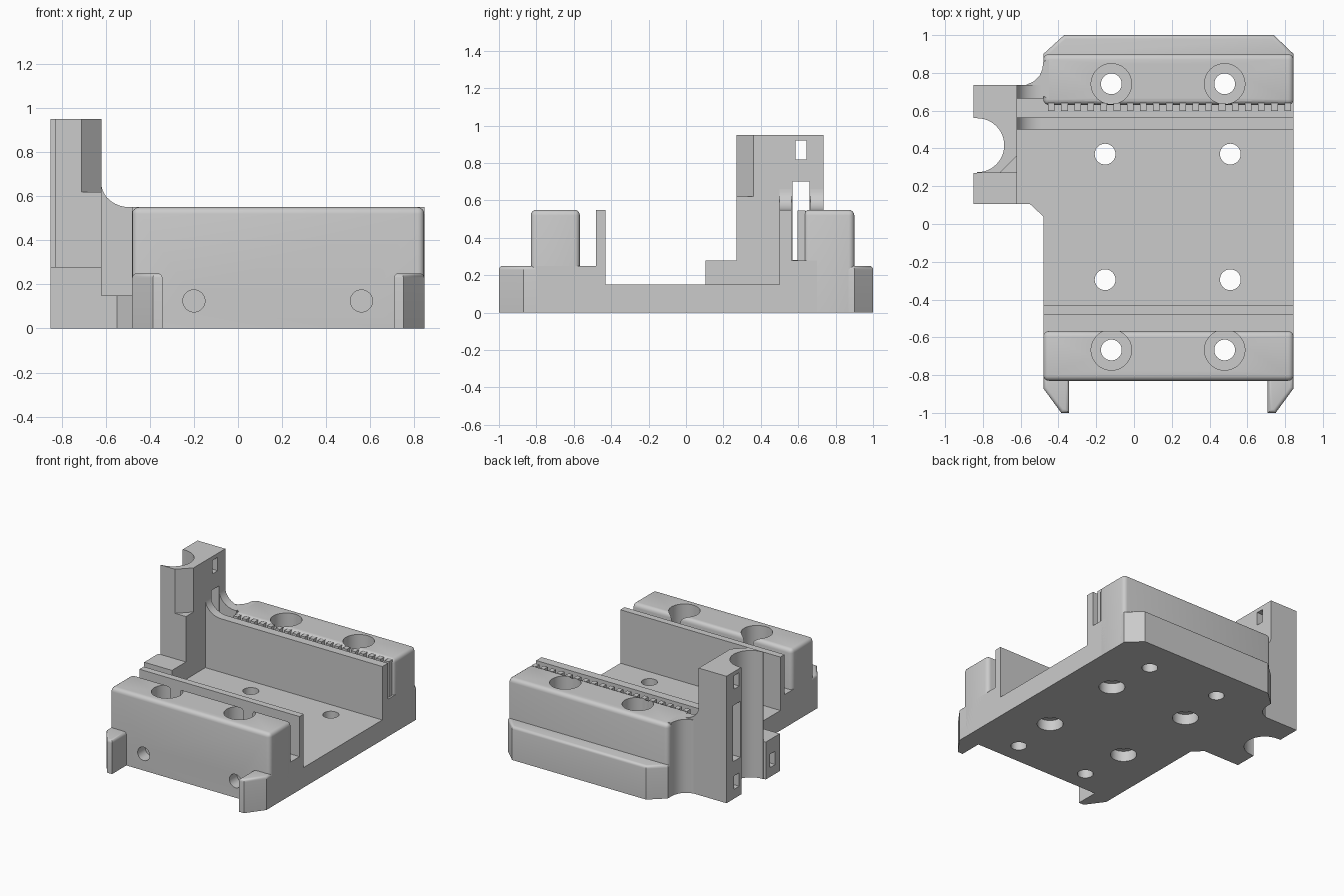
import bpy, bmesh
from math import pi, cos, sin

if "Cube" in bpy.data.objects:
    bpy.data.objects.remove(bpy.data.objects["Cube"], do_unlink=True)

grey = bpy.data.materials.new("plain_grey")
grey.use_nodes = True
grey.diffuse_color = (0.6, 0.6, 0.6, 1)
grey.node_tree.nodes["Principled BSDF"].inputs["Base Color"].default_value = (0.6, 0.6, 0.6, 1)

parts, cutters = [], []
L, R = -0.48, 0.845          # body sides
MID = (L + R) / 2


def prism(name, pts, axis, lo, hi, bevel=0, top_only=False, cutter=False):
    """Extrude a 2D outline along an axis, optionally rounding the upper edges."""
    place = {"x": lambda a, b, t: (t, a, b),
             "y": lambda a, b, t: (a, t, b),
             "z": lambda a, b, t: (a, b, t)}[axis]
    bm = bmesh.new()
    ends = [[bm.verts.new(place(a, b, t)) for a, b in pts] for t in (lo, hi)]
    bm.faces.new(ends[0])
    bm.faces.new(ends[1])
    n = len(pts)
    for i in range(n):
        j = (i + 1) % n
        bm.faces.new((ends[0][i], ends[0][j], ends[1][j], ends[1][i]))
    bmesh.ops.recalc_face_normals(bm, faces=bm.faces)
    if bevel:
        need = 2 if top_only else 1
        edges = [e for e in bm.edges if sum(v.co.z > 0.01 for v in e.verts) >= need]
        bmesh.ops.bevel(bm, geom=edges, offset=bevel, segments=4, profile=0.5,
                        affect="EDGES", clamp_overlap=True)
    mesh = bpy.data.meshes.new(name)
    bm.to_mesh(mesh)
    bm.free()
    mesh.materials.append(grey)
    obj = bpy.data.objects.new(name, mesh)
    bpy.context.scene.collection.objects.link(obj)
    obj.hide_render = cutter
    (cutters if cutter else parts).append(obj)
    return obj


def box(name, x, y, z, **kw):
    return prism(name, [(x[0], y[0]), (x[1], y[0]), (x[1], y[1]), (x[0], y[1])],
                 "z", z[0], z[1], **kw)


def arc(cx, cy, rx, ry, a, b, n=16):
    return [(cx + rx * cos(a + (b - a) * i / n), cy + ry * sin(a + (b - a) * i / n))
            for i in range(n + 1)]


def hole(a, b, r, axis, lo, hi):
    return prism("hole_cutter", arc(a, b, r, r, 0, 2 * pi, 48)[:-1], axis, lo, hi, cutter=True)


def cut(obj, tools):
    for t in tools:
        m = obj.modifiers.new("cut", "BOOLEAN")
        m.operation, m.solver, m.object = "DIFFERENCE", "EXACT", t


# Core: floor, slot steps and the two thin walls
core = prism("core_body", [(-0.8, 0), (-0.8, 0.25), (-0.48, 0.25), (-0.48, 0.55),
                           (-0.43, 0.55), (-0.43, 0.15), (0.5, 0.15), (0.5, 0.55),
                           (0.565, 0.55), (0.565, 0.28), (0.7, 0.28), (0.7, 0)], "x", L, R)

# Rounded clamp blocks
front = box("front_block", (L, R), (-0.83, -0.567), (0, 0.55), bevel=0.03)
back = box("back_block", (L, R), (0.63, 0.9), (0, 0.55), bevel=0.03)

# Back ledge with clipped corners
prism("back_ledge", [(L, 0.86), (L, 0.9), (-0.37, 1), (0.74, 1), (R, 0.9), (R, 0.86)],
      "z", 0, 0.25, bevel=0.02, top_only=True)

# Front ears, mirrored across the body
ear = [(L, -0.8), (L, -0.87), (-0.385, -1), (-0.343, -1), (-0.343, -0.8)]
prism("right_ear", ear, "z", 0, 0.25, bevel=0.02, top_only=True)
prism("left_ear", [(2 * MID - x, y) for x, y in ear], "z", 0, 0.25, bevel=0.02, top_only=True)

# Belt teeth along the back slot
teeth = box("belt_teeth", (-0.455, -0.42), (0.597, 0.64), (0.27, 0.545))
array = teeth.modifiers.new("repeat", "ARRAY")
array.count = 19
array.use_relative_offset = False
array.use_constant_offset = True
array.constant_offset_displace = (0.0695, 0, 0)

# Side tower with a rod groove
tower = prism("tower", [(-0.85, 0.735), (-0.62, 0.735), (-0.62, 0.27), (-0.83, 0.27)]
              + arc(-0.83, 0.417, 0.143, 0.143, -pi / 2, pi / 2, 24) + [(-0.85, 0.56)],
              "z", 0, 0.95)
foot = box("tower_foot", (-0.85, -0.62), (0.105, 0.27), (0, 0.28))

# Links between tower and body, with curved tops
prism("floor_link", [(-0.62, 0.105), (-0.55, 0.105), (L, 0.04), (L, 0.5), (-0.62, 0.5)],
      "z", 0, 0.15)
sweep = [(-0.62, 0), (L, 0), (L, 0.55)] + arc(-0.49, 0.66, 0.13, 0.11, -pi / 2, -pi, 12)
prism("wall_link", sweep, "y", 0.5, 0.565)
prism("back_link", sweep, "y", 0.665, 0.735)
box("slot_floor_link", (-0.62, L), (0.565, 0.665), (0, 0.28))
prism("corner_link", [(-0.575, 0.73), (-0.45, 0.66), (-0.45, 0.87), (L, 0.86),
                      (-0.485, 0.82), (-0.5, 0.785), (-0.53, 0.755), (-0.575, 0.735)],
      "z", 0, 0.55)

# Counterbored bolt holes through the blocks
for block, y, floor in ((front, -0.667, 0.26), (back, 0.742, 0.29)):
    for x in (-0.12, 0.48):
        bolt = hole(x, y, 0.055, "z", -0.1, 0.7)
        cut(block, [bolt, hole(x, y, 0.107, "z", floor, 0.7)])
        cut(core, [bolt])

# Floor holes, recessed underneath
for x in (-0.153, 0.51):
    for y in (-0.295, 0.37):
        cut(core, [hole(x, y, 0.055, "z", -0.1, 0.3), hole(x, y, 0.09, "z", -0.1, 0.08)])

# Blind holes in the front face
for x in (-0.2, 0.56):
    pin = hole(x, 0.125, 0.05, "y", -0.9, -0.74)
    cut(front, [pin])
    cut(core, [pin])

# Tower window, tie slots and clipped upper corner
cut(tower, [
    box("window_cutter", (-0.9, -0.55), (0.57, 0.66), (0.281, 0.7), cutter=True),
    box("tie_cutter", (-0.9, -0.55), (0.585, 0.645), (0.82, 0.92), cutter=True),
    box("low_tie_cutter", (-0.9, -0.74), (0.585, 0.645), (0.07, 0.17), cutter=True),
    prism("corner_cutter", [(-0.72, 0.26), (-0.61, 0.26), (-0.61, 0.37)],
          "z", 0.62, 1.0, cutter=True)])
cut(foot, [box("foot_tie_cutter", (-0.9, -0.74), (0.16, 0.22), (0.07, 0.17), cutter=True)])

# Apply modifiers, discard cutters, shade
bpy.context.view_layer.update()
deps = bpy.context.evaluated_depsgraph_get()
for obj in [p for p in parts if p.modifiers]:
    mesh = bpy.data.meshes.new_from_object(obj.evaluated_get(deps))
    obj["done"] = True
    obj.data, mesh.name = mesh, obj.name
for obj in parts:
    obj.modifiers.clear()
    if "done" in obj:
        del obj["done"]
for tool in cutters:
    bpy.data.objects.remove(tool, do_unlink=True)

bpy.ops.object.select_all(action="DESELECT")
for obj in parts:
    obj.select_set(True)
bpy.context.view_layer.objects.active = parts[0]
bpy.ops.object.shade_smooth_by_angle(angle=0.6)
